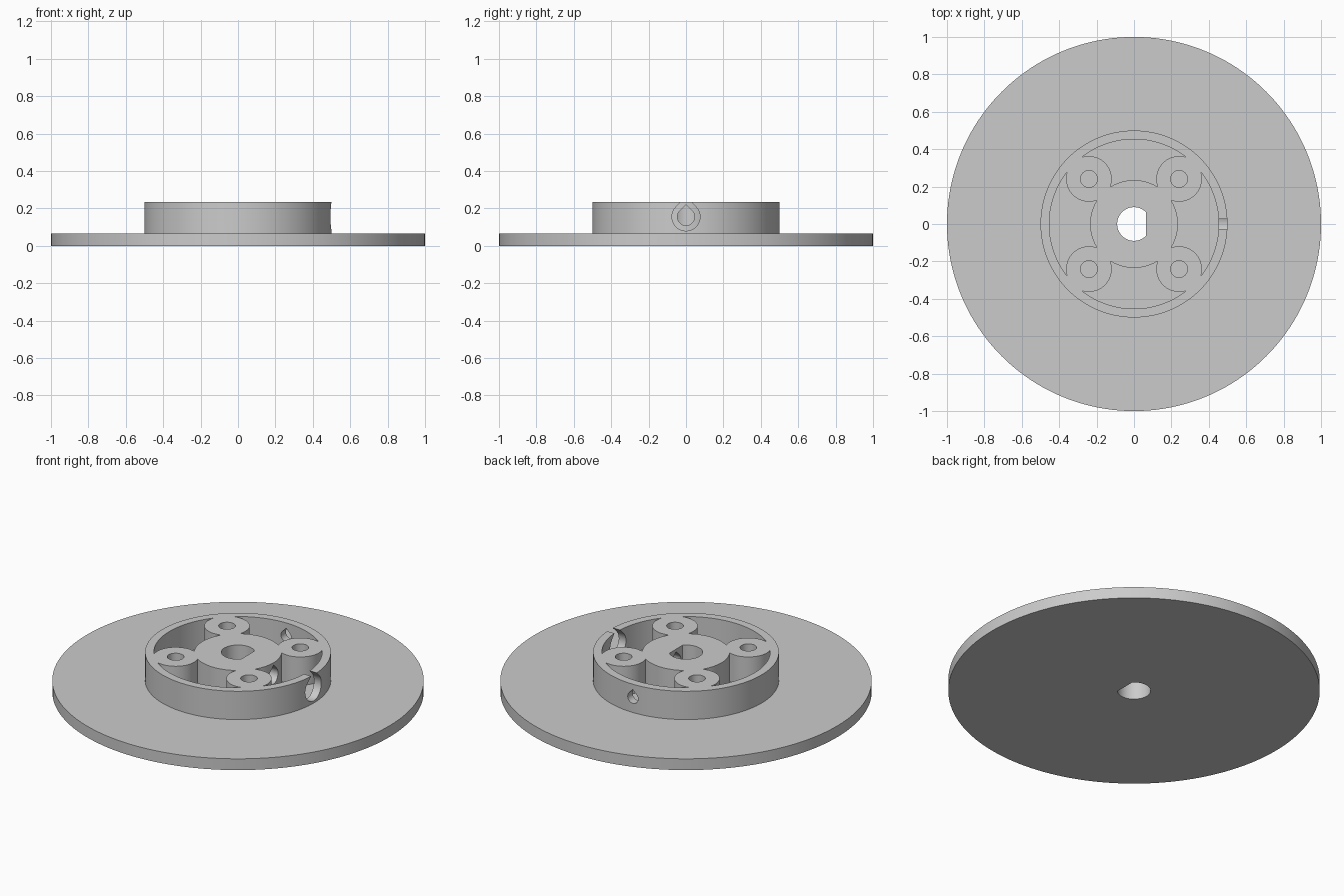
import bpy, bmesh
from math import sin, cos, pi, sqrt, radians
from mathutils import Matrix

cube = bpy.data.objects.get("Cube")
if cube:
    bpy.data.objects.remove(cube)

DISC_TOP, TOP, HOLE_Z = 0.067, 0.235, 0.155

grey = bpy.data.materials.new("light_grey")
grey.use_nodes = True
grey.diffuse_color = (0.6, 0.6, 0.6, 1)
grey.node_tree.nodes["Principled BSDF"].inputs["Base Color"].default_value = (0.6, 0.6, 0.6, 1)


def arc(r, start=0.0, end=2 * pi, n=96, closed=True, cx=0.0, cy=0.0):
    steps = n if closed else n - 1
    return [(cx + r * cos(start + (end - start) * i / steps),
             cy + r * sin(start + (end - start) * i / steps)) for i in range(n)]


def prism(name, points, z0, z1, matrix=None):
    """Extrude a closed profile from z0 to z1, then transform it."""
    bm = bmesh.new()
    face = bm.faces.new([bm.verts.new((x, y, z0)) for x, y in points])
    out = bmesh.ops.extrude_face_region(bm, geom=[face])
    verts = [g for g in out["geom"] if isinstance(g, bmesh.types.BMVert)]
    bmesh.ops.translate(bm, verts=verts, vec=(0, 0, z1 - z0))
    bmesh.ops.recalc_face_normals(bm, faces=bm.faces)
    if matrix:
        bm.transform(matrix)
    mesh = bpy.data.meshes.new(name)
    bm.to_mesh(mesh)
    bm.free()
    mesh.materials.append(grey)
    obj = bpy.data.objects.new(name, mesh)
    bpy.context.collection.objects.link(obj)
    return obj


def combine(target, tool, operation="DIFFERENCE"):
    """Apply a boolean and discard the tool."""
    mod = target.modifiers.new("cut", "BOOLEAN")
    mod.operation, mod.solver, mod.object = operation, "EXACT", tool
    bpy.context.view_layer.objects.active = target
    bpy.ops.object.modifier_apply(modifier=mod.name)
    bpy.data.objects.remove(tool)


def teardrop(r, start, end, angle):
    """Horizontal teardrop hole cutter, pointed upwards, running outwards at an angle."""
    points = arc(r, radians(135), radians(405), 40, False) + [(0, r * sqrt(2))]
    outward = Matrix(((0, 0, 1, 0), (1, 0, 0, 0), (0, 1, 0, HOLE_Z), (0, 0, 0, 1)))
    return prism("hole_cutter", points, start, end, Matrix.Rotation(angle, 4, "Z") @ outward)


# Flange disc with the hub drum on top
wheel = prism("flanged_hub", arc(1.0, n=160), 0, DISC_TOP)
combine(wheel, prism("drum", arc(0.5, n=128), 0.03, TOP), "UNION")

# Pocket between rim, centre hub and four screw bosses
bosses = [(sx * 0.241, sy * 0.241) for sx in (-1, 1) for sy in (-1, 1)]
pocket = prism("pocket_cutter", arc(0.453, n=128), DISC_TOP, 0.4)
combine(pocket, prism("centre_hub", arc(0.235), 0, 0.5))
for x, y in bosses:
    combine(pocket, prism("boss", arc(0.122, n=64, cx=x, cy=y), 0, 0.5))
combine(wheel, pocket)

# Screw holes
for x, y in bosses:
    combine(wheel, prism("screw_hole", arc(0.045, n=40, cx=x, cy=y), DISC_TOP, 0.4))

# D-shaped shaft bore
half = math_angle = 0.764
combine(wheel, prism("shaft_bore", arc(0.09, half, 2 * pi - half, 64, False), -0.1, 0.4))

# Access hole in the rim, set screw hole in the hub, small side hole in the rim
combine(wheel, teardrop(0.075, 0.35, 0.6, 0))
combine(wheel, teardrop(0.046, 0.01, 0.32, 0))
combine(wheel, teardrop(0.034, 0.38, 0.6, pi / 2))

bpy.ops.object.select_all(action="DESELECT")
wheel.select_set(True)
bpy.context.view_layer.objects.active = wheel
bpy.ops.object.shade_smooth_by_angle(angle=radians(30))
